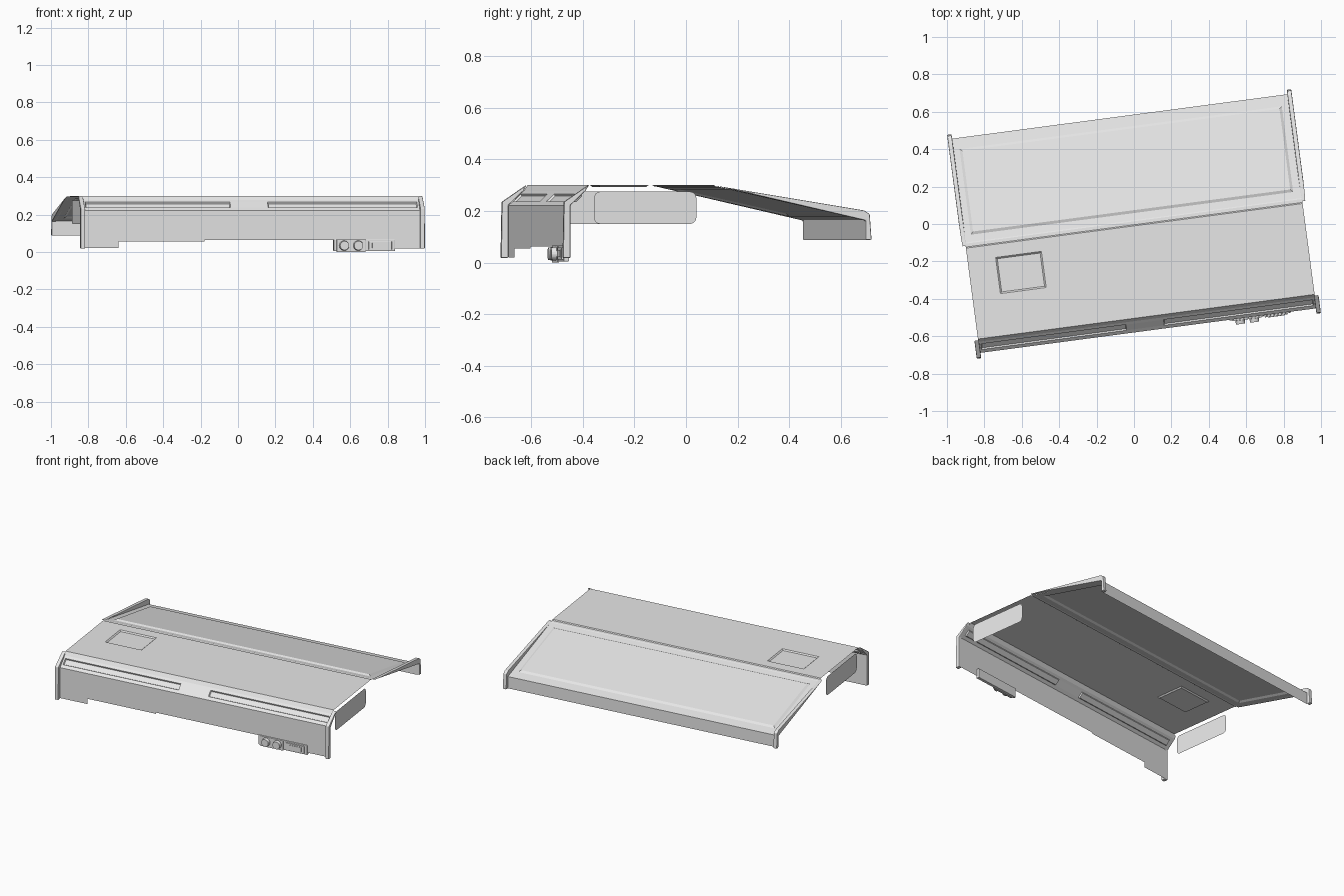
import bpy, bmesh, math
from mathutils import Matrix

cube = bpy.data.objects.get("Cube")
if cube:
    bpy.data.objects.remove(cube, do_unlink=True)

TURN = math.radians(7.55)      # whole assembly sits slightly turned
SIDE = 0.908                   # half width of the sheet parts
EDGE = 0.928                   # half width including end trims

grey = bpy.data.materials.new("light_grey")
grey.use_nodes = True
grey.diffuse_color = (0.8, 0.8, 0.8, 1)
grey.node_tree.nodes["Principled BSDF"].inputs["Base Color"].default_value = (0.8, 0.8, 0.8, 1)


def finish(name, bm, bevel=0):
    mesh = bpy.data.meshes.new(name)
    bm.to_mesh(mesh)
    bm.free()
    mesh.materials.append(grey)
    obj = bpy.data.objects.new(name, mesh)
    bpy.context.collection.objects.link(obj)
    obj.rotation_euler.z = TURN
    if bevel:
        mod = obj.modifiers.new("soft_edges", 'BEVEL')
        mod.width = bevel
        mod.segments = 2
    return obj


def sheet(name, profile, cuts, panels=(), rim=0.005, depth=0.0):
    """Profile of (y, z) swept across the x cuts; chosen cells get a raised or sunk inset."""
    bm = bmesh.new()
    rows = [[bm.verts.new((x, y, z)) for x in cuts] for y, z in profile]
    cells = {}
    for i in range(len(rows) - 1):
        for j in range(len(cuts) - 1):
            a, b = rows[i], rows[i + 1]
            cells[i, j] = bm.faces.new((a[j], a[j + 1], b[j + 1], b[j]))
    bm.normal_update()
    for key in panels:
        bmesh.ops.inset_region(bm, faces=[cells[key]], thickness=rim, depth=depth,
                               use_boundary=True, use_even_offset=True)
    return finish(name, bm)


def prism(name, outline, x0, x1, bevel=0):
    """Outline of (y, z) points made solid between x0 and x1."""
    bm = bmesh.new()
    face = bm.faces.new([bm.verts.new((x0, y, z)) for y, z in outline])
    new = bmesh.ops.extrude_face_region(bm, geom=[face])["geom"]
    bmesh.ops.translate(bm, vec=(x1 - x0, 0, 0),
                        verts=[v for v in new if isinstance(v, bmesh.types.BMVert)])
    bmesh.ops.recalc_face_normals(bm, faces=bm.faces)
    return finish(name, bm, bevel)


def box(name, x, y, z, bevel=0):
    return prism(name, [(y[0], z[0]), (y[1], z[0]), (y[1], z[1]), (y[0], z[1])], x[0], x[1], bevel)


# Front wall with stepped lower edge
bm = bmesh.new()
outline = [(-SIDE, 0.02), (-0.722, 0.02), (-0.722, 0.055), (-0.257, 0.055), (-0.257, 0.063),
           (0.77, 0.063), (0.77, 0.018), (SIDE, 0.018), (SIDE, 0.222), (-SIDE, 0.222)]
bm.faces.new([bm.verts.new((x, -0.575, z)) for x, z in outline])
finish("front_wall", bm)

# Sloped front strip with two long sunk slots
sheet("front_strip",
      [(-0.575, 0.222), (-0.558, 0.237), (-0.528, 0.266), (-0.515, 0.278), (-0.5, 0.3)],
      [-SIDE, -0.895, -0.113, 0.089, 0.895, SIDE],
      panels=[(1, 1), (1, 3)], rim=0.004, depth=-0.008)

# Flat top with a sunk hatch
sheet("top_panel", [(-0.5, 0.3), (-0.275, 0.3), (-0.08, 0.3), (-0.01, 0.3)],
      [-SIDE, -0.757, -0.51, SIDE], panels=[(1, 1)], rim=0.008, depth=-0.007)

# Folded seam between the top and the rear slope
sheet("seam", [(-0.01, 0.3), (-0.004, 0.295), (0.014, 0.2935), (0.02, 0.291)], [-SIDE, SIDE])

# Rear slope with a raised field
def slope_z(y):
    return 0.291 - (y - 0.02) * 0.225

sheet("rear_slope", [(y, slope_z(y)) for y in (0.02, 0.058, 0.52, 0.58)],
      [-SIDE, -0.872, 0.866, SIDE], panels=[(1, 1)], rim=0.014, depth=0.008)

# Rear wall
sheet("rear_wall", [(0.58, slope_z(0.58)), (0.58, 0.087)], [-SIDE, SIDE])

# End trims and hanging side panels
for side, s in (("left", 1), ("right", -1)):
    prism(side + "_front_trim",
          [(-0.604, 0.018), (-0.6, 0.235), (-0.505, 0.3), (-0.515, 0.279),
           (-0.575, 0.222), (-0.575, 0.018)], s * (SIDE - 0.004), s * EDGE, 0.004)
    prism(side + "_rear_trim",
          [(0.0, 0.297), (0.575, 0.202), (0.597, 0.188), (0.604, 0.088),
           (0.58, 0.088), (0.58, 0.163)], s * (SIDE - 0.004), s * EDGE, 0.004)
    bm = bmesh.new()
    corners = [(-0.48, 0.15), (-0.08, 0.15), (-0.08, 0.275), (-0.48, 0.275)]
    bm.faces.new([bm.verts.new((s * 0.907, y, z)) for y, z in corners[::s]])
    bmesh.ops.bevel(bm, geom=bm.verts[:], offset=0.024, segments=5, profile=0.5,
                    affect='VERTICES')
    finish(side + "_side_panel", bm)

# Control block under the front wall
box("control_block", (0.439, 0.77), (-0.58, -0.56), (0.004, 0.067), 0.003)
box("knob_plate", (0.455, 0.61), (-0.585, -0.578), (0.0, 0.066), 0.002)
box("display_frame", (0.628, 0.752), (-0.587, -0.578), (0.012, 0.058), 0.002)
box("display", (0.646, 0.734), (-0.59, -0.585), (0.021, 0.049))

for number, x in enumerate((0.495, 0.571), 1):
    bm = bmesh.new()
    bmesh.ops.create_cone(bm, cap_ends=True, segments=24, radius1=0.028, radius2=0.024, depth=0.03,
                          matrix=Matrix.Translation((x, -0.59, 0.034)) @ Matrix.Rotation(math.pi / 2, 4, 'X'))
    finish("knob_%d" % number, bm)
